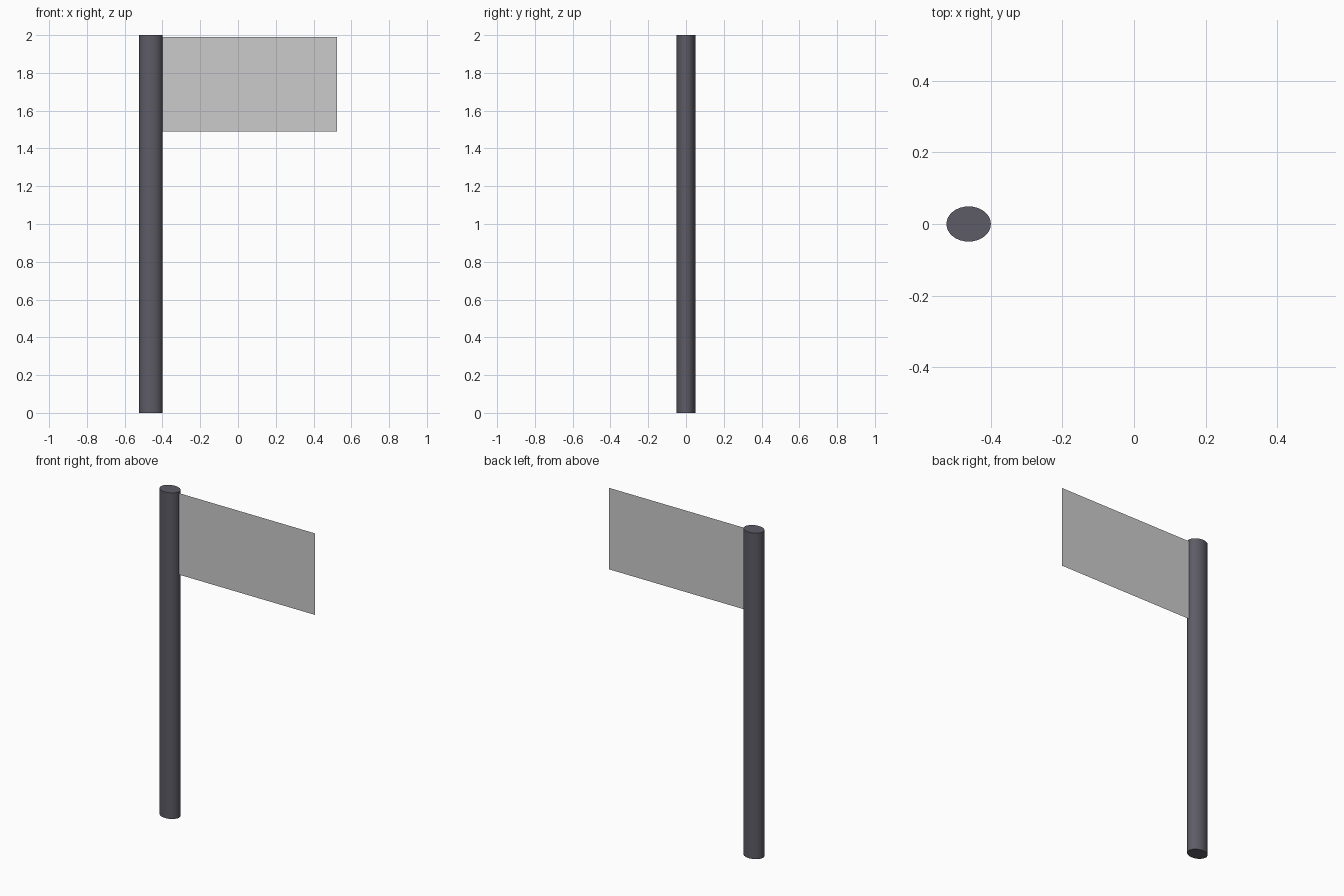
import bpy
import math

if "Cube" in bpy.data.objects:
    bpy.data.objects.remove(bpy.data.objects["Cube"])

POLE_X, POLE_RX, POLE_RY, HEIGHT = -0.461, 0.062, 0.049, 2.0
FLAG_LEFT, FLAG_RIGHT, FLAG_BOTTOM, FLAG_TOP = -0.40, 0.523, 1.49, 1.99

# Pole: slightly oval cylinder with flat capped ends
bpy.ops.mesh.primitive_cylinder_add(vertices=32, radius=1, depth=HEIGHT,
                                    location=(POLE_X, 0, HEIGHT / 2))
pole = bpy.context.object
pole.name = "pole"
pole.scale = (POLE_RX, POLE_RY, 1)
bpy.ops.object.transform_apply(location=False, rotation=False, scale=True)
bpy.ops.object.shade_smooth_by_angle(angle=math.radians(30))

dark = bpy.data.materials.new("dark_metal")
dark.diffuse_color = (0.11, 0.105, 0.13, 1)
dark.use_nodes = True
dark.node_tree.nodes["Principled BSDF"].inputs["Base Color"].default_value = dark.diffuse_color
pole.data.materials.append(dark)

# Flag: single flat sheet hanging from the upper side of the pole
bpy.ops.mesh.primitive_plane_add(
    size=1, rotation=(math.pi / 2, 0, 0),
    location=((FLAG_LEFT + FLAG_RIGHT) / 2, 0, (FLAG_BOTTOM + FLAG_TOP) / 2))
flag = bpy.context.object
flag.name = "flag"
flag.scale = (FLAG_RIGHT - FLAG_LEFT, FLAG_TOP - FLAG_BOTTOM, 1)
bpy.ops.object.transform_apply(location=False, rotation=True, scale=True)
